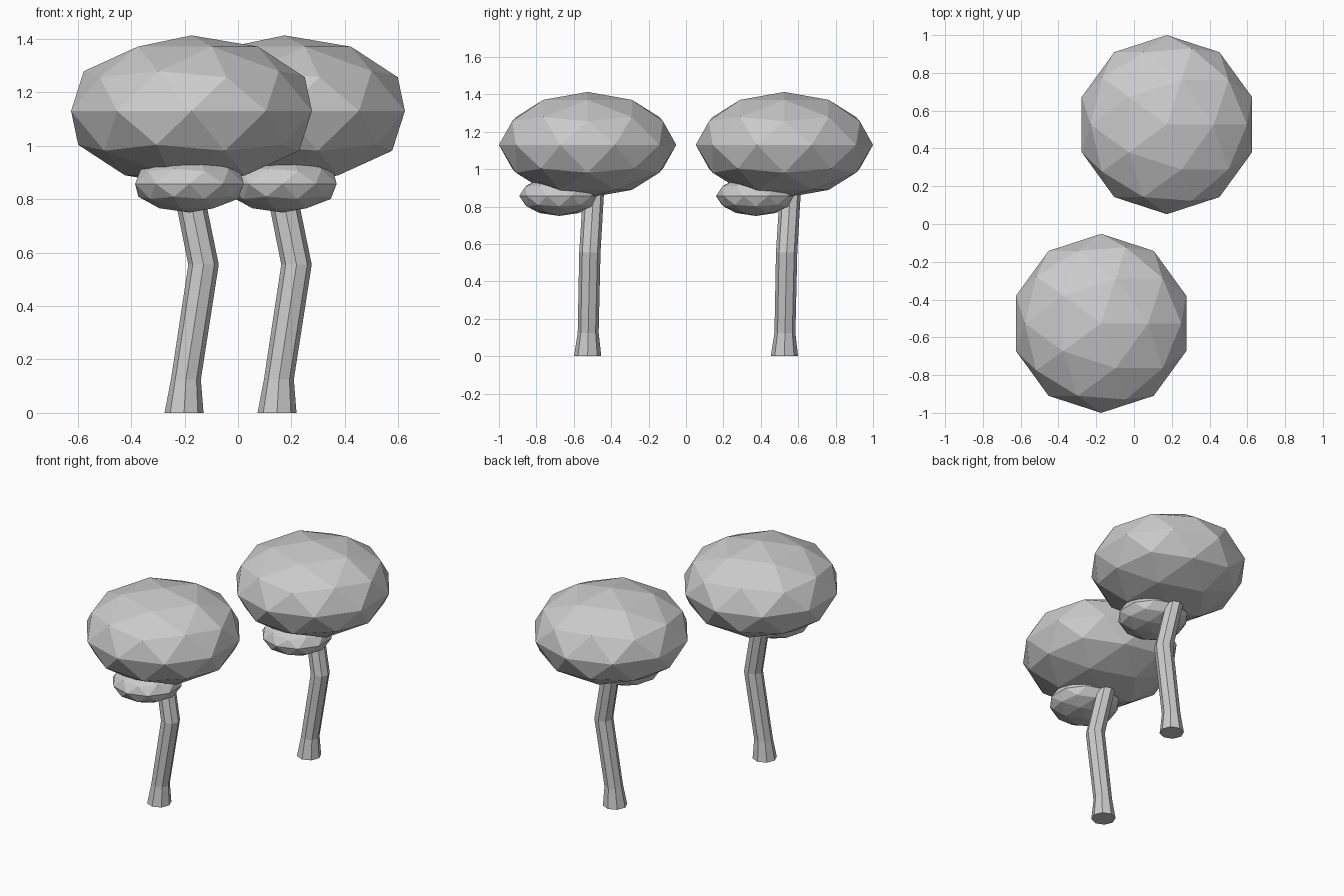
import bpy, bmesh
from math import cos, sin, tau
from mathutils import Matrix, Vector

cube = bpy.data.objects.get("Cube")
if cube:
    bpy.data.objects.remove(cube, do_unlink=True)

# Single flat colour
grey = bpy.data.materials.new("plain_grey")
grey.use_nodes = True
colour = (0.6, 0.6, 0.6, 1)
grey.diffuse_color = colour
grey.node_tree.nodes["Principled BSDF"].inputs["Base Color"].default_value = colour


def finish(bm, name, location):
    mesh = bpy.data.meshes.new(name)
    bmesh.ops.recalc_face_normals(bm, faces=bm.faces)
    bm.to_mesh(mesh)
    bm.free()
    mesh.materials.append(grey)
    obj = bpy.data.objects.new(name, mesh)
    obj.location = location
    bpy.context.collection.objects.link(obj)


def foliage(name, location, radius, height):
    """Faceted, flattened ball of leaves."""
    bm = bmesh.new()
    bmesh.ops.create_icosphere(bm, subdivisions=2, radius=1,
                               matrix=Matrix.Diagonal((radius, radius, height, 1)))
    finish(bm, name, location)


def trunk(name, location, rings, sides=8):
    """Bent trunk lofted through level rings of (x, y, z, radius)."""
    bm = bmesh.new()
    loops = [[bm.verts.new((x + r * cos(tau * i / sides), y + r * sin(tau * i / sides), z))
              for i in range(sides)] for x, y, z, r in rings]
    for low, high in zip(loops, loops[1:]):
        for i in range(sides):
            j = (i + 1) % sides
            bm.faces.new((low[i], low[j], high[j], high[i]))
    bm.faces.new(loops[0][::-1])
    bm.faces.new(loops[-1])
    finish(bm, name, location)


TRUNK_RINGS = [(-0.028, 0, 0, 0.073), (-0.021, 0.003, 0.125, 0.056),
               (0.045, 0.012, 0.555, 0.057), (-0.035, 0.036, 0.95, 0.056)]

# Two identical trees, placed diagonally
for label, side in (("front", -1), ("back", 1)):
    base = Vector((0.174 * side, 0.526 * side, 0))
    trunk(label + "_trunk", base, TRUNK_RINGS)
    foliage(label + "_crown", base + Vector((0, 0, 1.13)), 0.474, 0.283)
    foliage(label + "_lower_foliage", base + Vector((-0.008, -0.152, 0.857)), 0.2135, 0.107)
